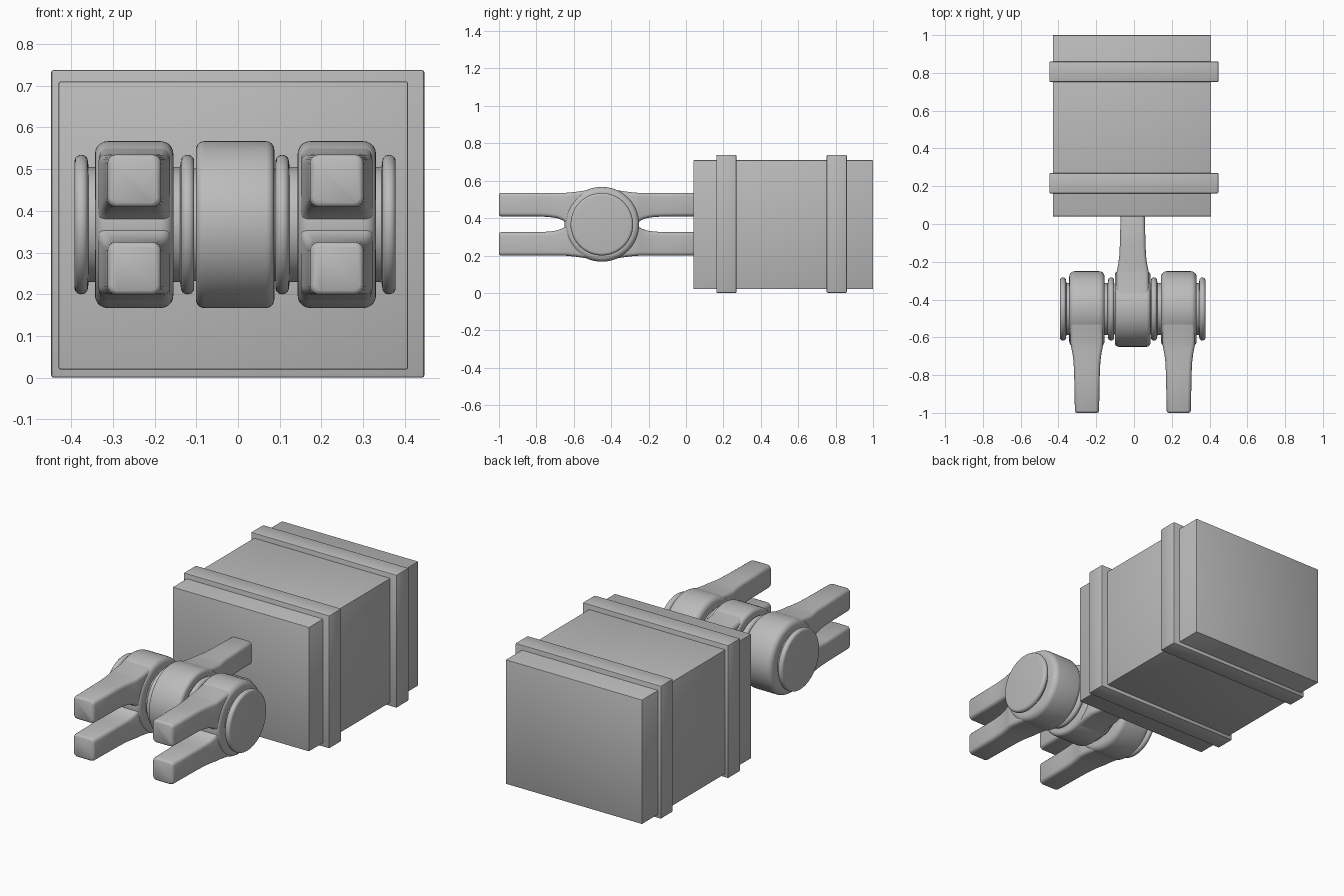
import bpy, bmesh, math

if "Cube" in bpy.data.objects:
    bpy.data.objects.remove(bpy.data.objects["Cube"])

mat = bpy.data.materials.new("plain grey")
mat.diffuse_color = (0.5, 0.5, 0.5, 1)
mat.use_nodes = True
mat.node_tree.nodes["Principled BSDF"].inputs["Base Color"].default_value = mat.diffuse_color
AY, AZ = -0.45, 0.367          # hinge axis, running along x


def finish(name, bm, angle=40):
    bmesh.ops.recalc_face_normals(bm, faces=bm.faces)
    me = bpy.data.meshes.new(name)
    bm.to_mesh(me)
    bm.free()
    me.materials.append(mat)
    ob = bpy.data.objects.new(name, me)
    bpy.context.collection.objects.link(ob)
    bpy.ops.object.select_all(action='DESELECT')
    ob.select_set(True)
    bpy.context.view_layer.objects.active = ob
    bpy.ops.object.shade_smooth_by_angle(angle=math.radians(angle))
    return ob


def loft(bm, rings):
    vs = [[bm.verts.new(p) for p in r] for r in rings]
    n = len(vs[0])
    for a, b in zip(vs, vs[1:]):
        for i in range(n):
            j = (i + 1) % n
            bm.faces.new((a[i], a[j], b[j], b[i]))
    bm.faces.new(vs[0])
    bm.faces.new(vs[-1])


def block(name, x0, x1, y0, y1, z0, z1, bevel):
    bm = bmesh.new()
    bmesh.ops.create_cube(bm, size=1)
    for v in bm.verts:
        v.co = ((x0 + x1) / 2 + v.co.x * (x1 - x0),
                (y0 + y1) / 2 + v.co.y * (y1 - y0),
                (z0 + z1) / 2 + v.co.z * (z1 - z0))
    bmesh.ops.bevel(bm, geom=bm.edges[:], offset=bevel, segments=2,
                    profile=0.5, affect='EDGES')
    return finish(name, bm, 30)


def lathe(name, profile, n=72):
    # profile of (x, radius) revolved about the hinge axis
    bm = bmesh.new()
    loft(bm, [[(x, AY + r * math.cos(math.tau * i / n), AZ + r * math.sin(math.tau * i / n))
               for i in range(n)] for x, r in profile])
    return finish(name, bm)


def rounded_disc(x0, x1, r, c, steps=5):
    # profile of a disc with rounded rims
    q = [math.pi / 2 * k / steps for k in range(steps + 1)]
    left = [(x0 + c - c * math.cos(a), r - c + c * math.sin(a)) for a in q]
    right = [(x1 - c + c * math.sin(a), r - c + c * math.cos(a)) for a in q]
    return left + right


# distance from axis, half width, inner height, outer height
ARM = [(0.0, .085, 0, .185), (.05, .085, 0, .188), (.10, .086, 0, .179), (.15, .086, 0, .172),
       (.185, .086, 0, .169), (.195, .085, .01, .168), (.21, .082, .022, .168),
       (.24, .076, .033, .168), (.28, .071, .039, .168), (.34, .068, .042, .168)]


def arm(name, cx, direction, length, up):
    stations = ARM + [(length - .012, .064, .042, .168), (length - .004, .061, .045, .165),
                      (length, .054, .052, .158)]
    rings = []
    for d, w, lo, hi in stations:
        c = .02 if d < length else .014
        ring = []
        for k, (sx, z) in enumerate([(1, hi - c), (-1, hi - c), (-1, lo + c), (1, lo + c)]):
            for s in range(5):
                a = math.pi / 2 * (k + s / 4)
                ring.append((cx + sx * (w - c) + c * math.cos(a), AY + direction * d,
                             AZ + up * (z + c * math.sin(a))))
        rings.append(ring)
    bm = bmesh.new()
    loft(bm, rings)
    return finish(name, bm, 45)


# head block with its two raised bands
block("head_block", -.43, .408, .04, 1.0, .02, .71, .004)
for name, y in (("front_band", .162), ("rear_band", .752)):
    block(name, -.448, .447, y, y + .108, 0, .738, .006)

# three hinge knuckles, each with a pair of arms
for name, cx, direction, length, c in (("left", -.249, -1, .55, .03),
                                      ("centre", -.007, 1, .50, .02),
                                      ("right", .237, -1, .55, .03)):
    lathe(name + "_knuckle", rounded_disc(cx - .094, cx + .094, .2, c))
    for part, up in (("upper", 1), ("lower", -1)):
        arm(f"{name}_{part}_arm", cx, direction, length, up)

# flanged pins through the outer knuckles
for name, x0, x1 in (("left_pin", -.392, -.105), ("right_pin", .09, .378)):
    a = rounded_disc(x0, x0 + .032, .167, .015)
    b = rounded_disc(x1 - .032, x1, .167, .015)
    lathe(name, a + [(x0 + .034, .138), (x1 - .034, .138)] + b)
lathe("centre_pin", [(-.12, .135), (.11, .135)])
